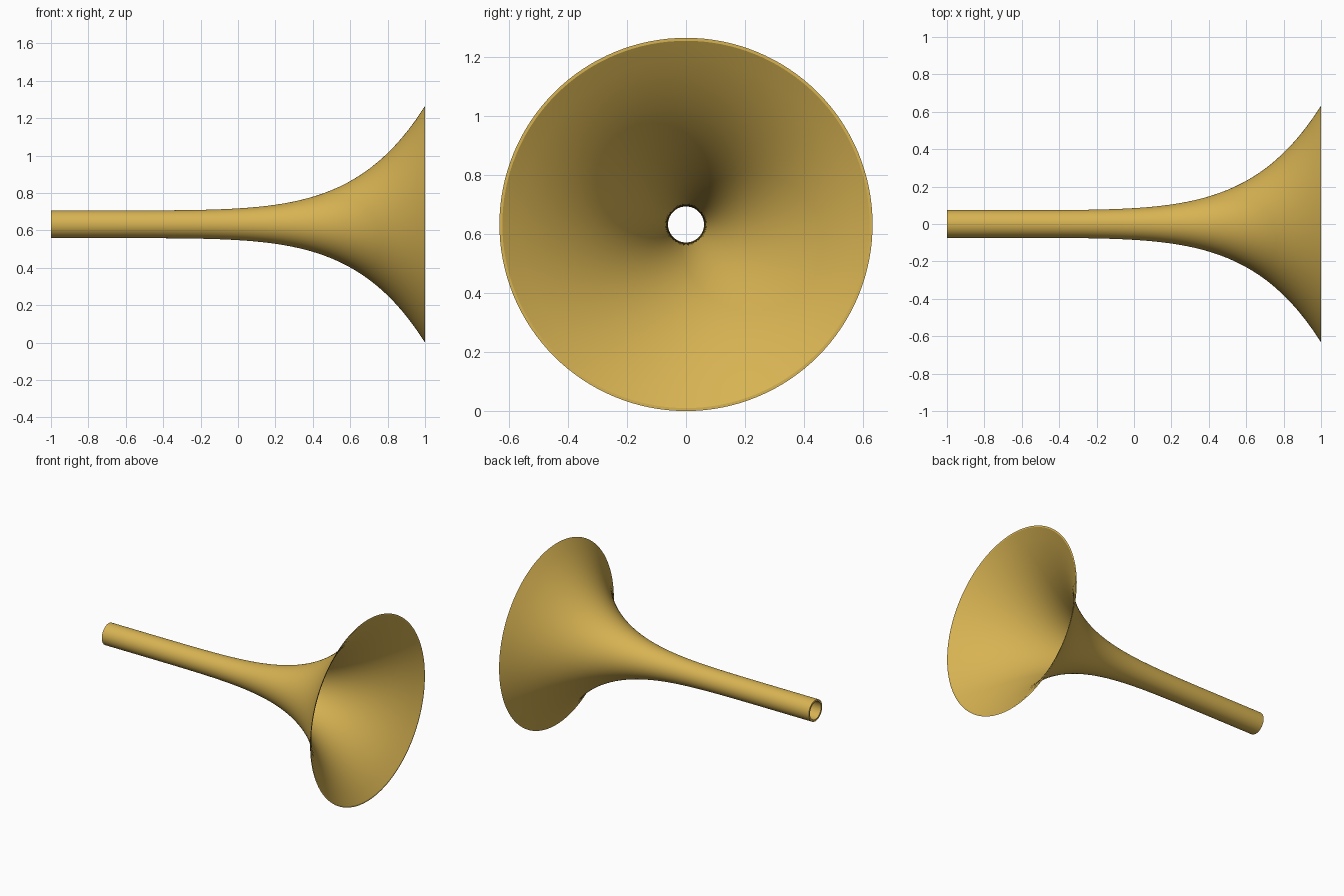
import bpy, bmesh, math
from mathutils import Vector

if "Cube" in bpy.data.objects:
    bpy.data.objects.remove(bpy.data.objects["Cube"])

TUBE_R, BELL_R = 0.074, 0.633   # outer radius at the narrow and wide ends
FLARE = 5.7                     # how suddenly the bell opens
STEPS, SIDES = 48, 128

brass = bpy.data.materials.new("brass")
brass.diffuse_color = (0.68, 0.45, 0.085, 1)
brass.use_nodes = True
brass.node_tree.nodes["Principled BSDF"].inputs["Base Color"].default_value = brass.diffuse_color


def outer_radius(u):
    return TUBE_R + (BELL_R - TUBE_R) * u ** FLARE


def wall(u):
    return 0.013 - 0.003 * u


# Closed wall profile: outside skin forwards, inside skin backwards
us = [i / STEPS for i in range(STEPS + 1)]
profile = [(2 * u - 1, outer_radius(u)) for u in us]
profile += [(2 * u - 1, outer_radius(u) - wall(u)) for u in reversed(us)]

# Revolve the profile around the horn's long axis
bm = bmesh.new()
verts = [bm.verts.new((x, 0, r)) for x, r in profile]
edges = [bm.edges.new((v, verts[i - 1])) for i, v in enumerate(verts)]
bmesh.ops.spin(bm, geom=verts + edges, cent=(0, 0, 0), axis=(1, 0, 0),
               angle=math.tau, steps=SIDES, use_duplicate=False)
bmesh.ops.remove_doubles(bm, verts=bm.verts, dist=1e-4)
bmesh.ops.recalc_face_normals(bm, faces=bm.faces)
bmesh.ops.translate(bm, verts=bm.verts, vec=Vector((0, 0, BELL_R)))

mesh = bpy.data.meshes.new("horn_bell")
bm.to_mesh(mesh)
bm.free()
mesh.materials.append(brass)
horn = bpy.data.objects.new("horn_bell", mesh)
bpy.context.collection.objects.link(horn)

# Smooth skin with crisp rims
bpy.context.view_layer.objects.active = horn
horn.select_set(True)
bpy.ops.object.shade_smooth_by_angle(angle=math.radians(30))
